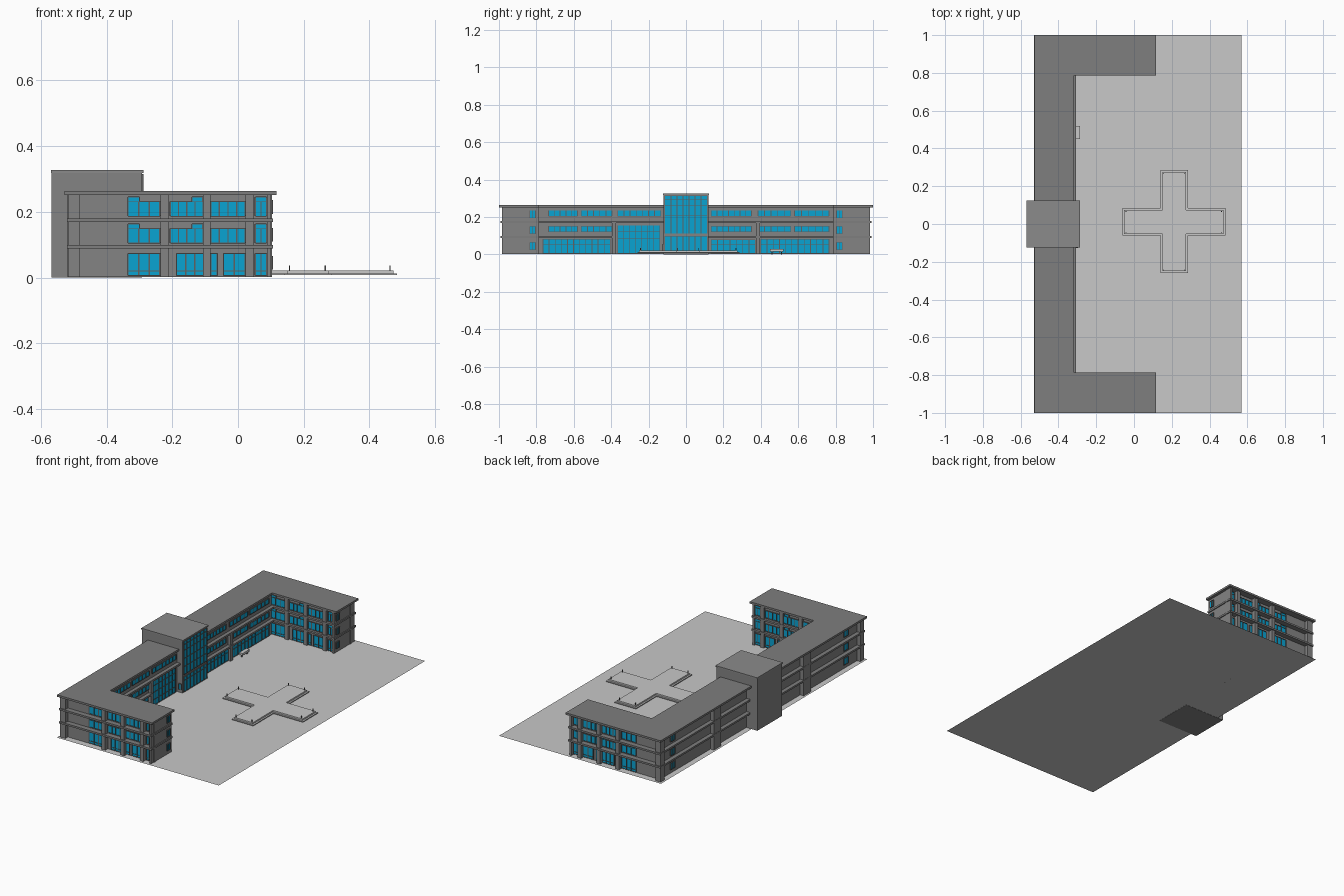
import bpy
import bmesh

if "Cube" in bpy.data.objects:
    bpy.data.objects.remove(bpy.data.objects["Cube"], do_unlink=True)


def material(name, colour):
    m = bpy.data.materials.new(name)
    m.use_nodes = True
    rgba = (*colour, 1)
    m.diffuse_color = rgba
    m.node_tree.nodes["Principled BSDF"].inputs["Base Color"].default_value = rgba
    return m


WALL = material("wall grey", (0.23, 0.23, 0.23))
SLAB = material("slab grey", (0.21, 0.21, 0.21))
CAP = material("tower roof grey", (0.26, 0.26, 0.26))
FRAME = material("frame grey", (0.12, 0.12, 0.12))
GLASS = material("window blue", (0.003, 0.37, 0.65))
PAVING = material("paving light grey", (0.58, 0.58, 0.58))
parts = {}


def box(part, mat, x0, x1, y0, y1, z0, z1):
    """Add an axis-aligned box to the named part."""
    bm = parts.setdefault(part, (bmesh.new(), mat))[0]
    c = [bm.verts.new((x, y, z)) for z in (z0, z1)
         for x, y in ((x0, y0), (x1, y0), (x1, y1), (x0, y1))]
    for f in ((3, 2, 1, 0), (4, 5, 6, 7)):
        bm.faces.new([c[i] for i in f])
    for i in range(4):
        j = (i + 1) % 4
        bm.faces.new((c[i], c[j], c[j + 4], c[i + 4]))


def on_wall(part, mat, axis, pos, side, u0, u1, z0, z1, depth):
    """Plate standing out from a wall whose normal is side * axis."""
    a, b = sorted((pos, pos + side * depth))
    if axis == "y":
        box(part, mat, u0, u1, a, b, z0, z1)
    else:
        box(part, mat, a, b, u0, u1, z0, z1)


def window(name, axis, pos, side, u0, u1, z0, z1, panes, bars=()):
    """Glass with a frame, vertical mullions and optional transoms."""
    wall = (axis, pos, side)
    t = 0.002
    on_wall(name + "_glass", GLASS, *wall, u0, u1, z0, z1, 0.003)
    for i in range(panes + 1):
        u = u0 + (u1 - u0) * i / panes
        on_wall(name + "_frames", FRAME, *wall, u - t, u + t, z0, z1, 0.006)
    for z in (z0, z1, *bars):
        on_wall(name + "_frames", FRAME, *wall, u0, u1, z - t / 2, z + t / 2, 0.006)


# Ground sheet
bm = bmesh.new()
bm.faces.new([bm.verts.new((x, y, 0.001)) for x, y in
              ((-0.53, -1), (0.57, -1), (0.57, 1), (-0.53, 1))])
parts["ground"] = (bm, PAVING)

# Spine walls
BACK, INNER = -0.495, -0.33
box("spine_walls", WALL, BACK, INNER, -0.96, 0.96, 0.002, 0.253)

# Wings, mirrored front to back
for s, side in ((-1, "front"), (1, "rear")):
    wing = side + "_wing"

    def ys(a, b):
        return sorted((s * a, s * b))

    box(wing + "_walls", WALL, BACK, 0.10, *ys(0.80, 0.96), 0.002, 0.253)
    box(wing + "_walls", WALL, -0.518, -0.482, *ys(0.95, 0.985), 0.002, 0.253)
    # Roof and floor slabs of the wing
    box("roof", SLAB, -0.528, 0.117, *ys(0.785, 1.0), 0.252, 0.264)
    for z in (0.088, 0.169):
        box("floor_slabs", SLAB, -0.52, 0.106, *ys(0.785, 0.992), z, z + 0.011)

    # Outer and courtyard faces
    for pos, n in ((0.96, s), (0.80, -s)):
        w = (wing, "y", s * pos, n)
        for u0, u1, p in ((-0.335, -0.238, 3), (-0.187, -0.104, 3),
                          (-0.083, -0.063, 1), (-0.044, 0.022, 2), (0.053, 0.087, 2)):
            window(*w, u0, u1, 0.006, 0.073, p, (0.02,))
        for z in (0.105, 0.187):
            for u0, u1, p in ((-0.335, -0.238, 3), (-0.206, -0.106, 4),
                              (-0.083, 0.022, 4), (0.053, 0.087, 2)):
                window(*w, u0, u1, z, z + 0.044, p)
            for u0, u1 in ((-0.335, -0.30), (-0.14, -0.107), (0.053, 0.087)):
                window(*w, u0, u1, z + 0.044, z + 0.058, 1)
        # Piers
        reach = 0.025 if pos > 0.9 else 0.012
        for u in (-0.224, -0.095, 0.035, 0.094):
            h = 0.012 if u < 0.09 else 0.006
            on_wall(wing + "_piers", WALL, *w[1:], u - h, u + h, 0.002, 0.253, reach)

    # End face and back face windows
    for z in (0.025, 0.11, 0.195):
        window(wing, "x", 0.10, 1, *ys(0.805, 0.835), z, z + 0.04, 2)
        window("back", "x", BACK, -1, *ys(0.82, 0.86), z, z + 0.04, 2)
    on_wall(wing + "_walls", WALL, "x", 0.10, 1, *ys(0.945, 0.96), 0.002, 0.253, 0.003)

    # Back stair pier
    box("back_piers", WALL, -0.519, BACK, *ys(0.40, 0.47), 0.002, 0.253)

# Roof and slabs of the spine; the lower slab stops at the tall glazing
box("roof", SLAB, -0.528, -0.318, -0.785, 0.785, 0.252, 0.264)
box("floor_slabs", SLAB, -0.52, -0.308, -0.785, 0.785, 0.169, 0.18)
box("floor_slabs", SLAB, -0.52, -0.308, -0.785, -0.39, 0.088, 0.099)
box("floor_slabs", SLAB, -0.52, -0.308, 0.12, 0.785, 0.088, 0.099)
box("floor_slabs", SLAB, -0.52, INNER, -0.39, 0.12, 0.088, 0.099)

# Courtyard glazing of the spine
SPINE = ("spine", "x", INNER, 1)
window(*SPINE, -0.765, -0.405, 0.006, 0.082, 11, (0.055,))
window(*SPINE, -0.365, -0.14, 0.006, 0.155, 7, (0.04, 0.085, 0.125))
window(*SPINE, 0.135, 0.37, 0.006, 0.078, 7, (0.055,))
window(*SPINE, 0.40, 0.765, 0.006, 0.082, 11, (0.055,))
for z in (0.121, 0.205):
    for u0, u1, p in ((-0.735, -0.58, 5), (-0.56, -0.395, 5), (0.135, 0.35, 7),
                      (0.385, 0.56, 5), (0.58, 0.765, 5)):
        window(*SPINE, u0, u1, z, z + 0.03, p)
window(*SPINE, -0.365, -0.135, 0.205, 0.235, 7)
for u in (-0.385, 0.385):
    box("spine_piers", WALL, INNER, -0.312, u - 0.011, u + 0.011, 0.002, 0.169)

# Entrance tower
box("tower", WALL, -0.568, -0.293, -0.12, 0.12, 0, 0.32)
box("tower_roof", CAP, -0.57, -0.287, -0.124, 0.124, 0.319, 0.327)
TOWER = ("tower", "x", -0.293, 1)
window(*TOWER, -0.113, 0.113, 0.112, 0.315, 7, (0.16, 0.21, 0.26, 0.295))
window(*TOWER, -0.113, 0.113, 0.006, 0.098, 7, (0.075,))
window("tower", "y", -0.12, -1, -0.318, -0.299, 0.02, 0.055, 1)

# Light bench by the spine
box("bench", PAVING, -0.308, -0.285, 0.45, 0.52, 0.015, 0.028)
for y in (0.46, 0.51):
    box("bench_legs", FRAME, -0.30, -0.293, y - 0.003, y + 0.003, 0.001, 0.015)


# Cross-shaped courtyard platform in two tiers
def cross_tier(part, inset, z0, z1):
    pts = [(-0.062, -0.062), (0.14, -0.062), (0.14, -0.26), (0.285, -0.26),
           (0.285, -0.062), (0.484, -0.062), (0.484, 0.085), (0.285, 0.085),
           (0.285, 0.285), (0.14, 0.285), (0.14, 0.085), (-0.062, 0.085)]
    cx, cy = 0.2125, 0.0115
    bm = parts.setdefault(part, (bmesh.new(), PAVING))[0]
    ring = [(x - inset * (1 if x > cx else -1), y - inset * (1 if y > cy else -1))
            for x, y in pts]
    low, high = ([bm.verts.new((x, y, z)) for x, y in ring] for z in (z0, z1))
    bm.faces.new(low[::-1])
    bm.faces.new(high)
    for i in range(len(ring)):
        j = (i + 1) % len(ring)
        bm.faces.new((low[i], low[j], high[j], high[i]))


cross_tier("platform_base", 0, 0.007, 0.012)
cross_tier("platform_top", 0.01, 0.012, 0.021)

# Small posts at the arm ends
for x, y in [(x, y) for x in (0.157, 0.266) for y in (-0.243, 0.267)] + \
            [(x, y) for x in (-0.043, 0.463) for y in (-0.044, 0.066)]:
    box("platform_posts", FRAME, x - 0.002, x + 0.002, y - 0.002, y + 0.002, 0.02, 0.036)

# Turn every collected part into an object
for name, (bm, mat) in parts.items():
    mesh = bpy.data.meshes.new(name)
    bm.to_mesh(mesh)
    bm.free()
    mesh.materials.append(mat)
    bpy.context.collection.objects.link(bpy.data.objects.new(name, mesh))
